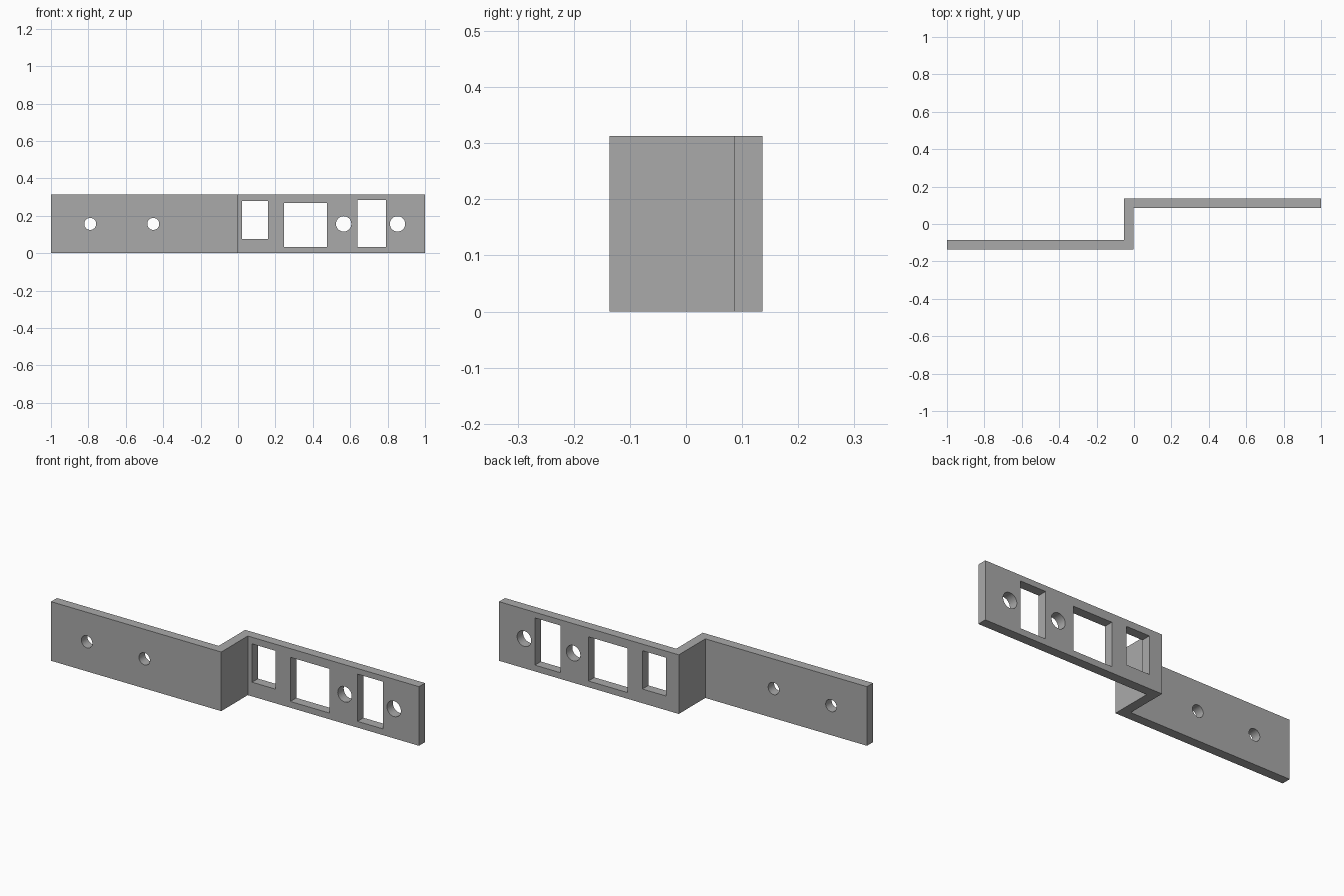
import bpy
import bmesh
from mathutils import Matrix

cube = bpy.data.objects.get("Cube")
if cube:
    bpy.data.objects.remove(cube, do_unlink=True)

HEIGHT = 0.313
MID = HEIGHT / 2
OUTER, INNER = 0.136, 0.086

grey = bpy.data.materials.new("plain grey")
grey.use_nodes = True
colour = (0.4, 0.4, 0.4, 1)
grey.diffuse_color = colour
grey.node_tree.nodes["Principled BSDF"].inputs["Base Color"].default_value = colour


def finish(name, bm):
    bmesh.ops.recalc_face_normals(bm, faces=bm.faces)
    mesh = bpy.data.meshes.new(name)
    bm.to_mesh(mesh)
    bm.free()
    mesh.materials.append(grey)
    obj = bpy.data.objects.new(name, mesh)
    bpy.context.collection.objects.link(obj)
    return obj


def cut(target, name, bm):
    cutter = finish(name, bm)
    cutter.hide_render = True
    cutter.hide_viewport = True
    cutter.display_type = 'WIRE'
    mod = target.modifiers.new(name, 'BOOLEAN')
    mod.operation = 'DIFFERENCE'
    mod.solver = 'EXACT'
    mod.object = cutter


def round_hole(target, name, x, y, radius):
    bm = bmesh.new()
    place = Matrix.Translation((x, y, MID)) @ Matrix.Rotation(1.5707963, 4, 'X')
    bmesh.ops.create_cone(bm, cap_ends=True, segments=48, radius1=radius,
                          radius2=radius, depth=0.12, matrix=place)
    cut(target, name, bm)


def window(target, name, x0, x1, z0, z1, y):
    bm = bmesh.new()
    place = (Matrix.Translation(((x0 + x1) / 2, y, (z0 + z1) / 2))
             @ Matrix.Diagonal((x1 - x0, 0.12, z1 - z0, 1)))
    bmesh.ops.create_cube(bm, size=1, matrix=place)
    cut(target, name, bm)


# Z-shaped bracket: top profile extruded upwards
profile = [(-1, -OUTER), (-0.003, -OUTER), (-0.003, INNER), (1, INNER),
           (1, OUTER), (-0.053, OUTER), (-0.053, -INNER), (-1, -INNER)]
bm = bmesh.new()
base = bm.faces.new([bm.verts.new((x, y, 0)) for x, y in profile])
swept = bmesh.ops.extrude_face_region(bm, geom=[base])
top = [v for v in swept["geom"] if isinstance(v, bmesh.types.BMVert)]
bmesh.ops.translate(bm, verts=top, vec=(0, 0, HEIGHT))
bracket = finish("bracket", bm)

# Mounting holes in both arms
plate_y = (OUTER + INNER) / 2
for i, x in enumerate((-0.79, -0.453)):
    round_hole(bracket, f"small_hole_cutter_{i + 1}", x, -plate_y, 0.032)
for i, x in enumerate((0.565, 0.853)):
    round_hole(bracket, f"large_hole_cutter_{i + 1}", x, plate_y, 0.041)

# Rectangular windows in the rear arm
window(bracket, "small_window_cutter", 0.022, 0.16, 0.075, 0.278, plate_y)
window(bracket, "square_window_cutter", 0.246, 0.476, 0.033, 0.267, plate_y)
window(bracket, "tall_window_cutter", 0.64, 0.79, 0.033, 0.283, plate_y)
